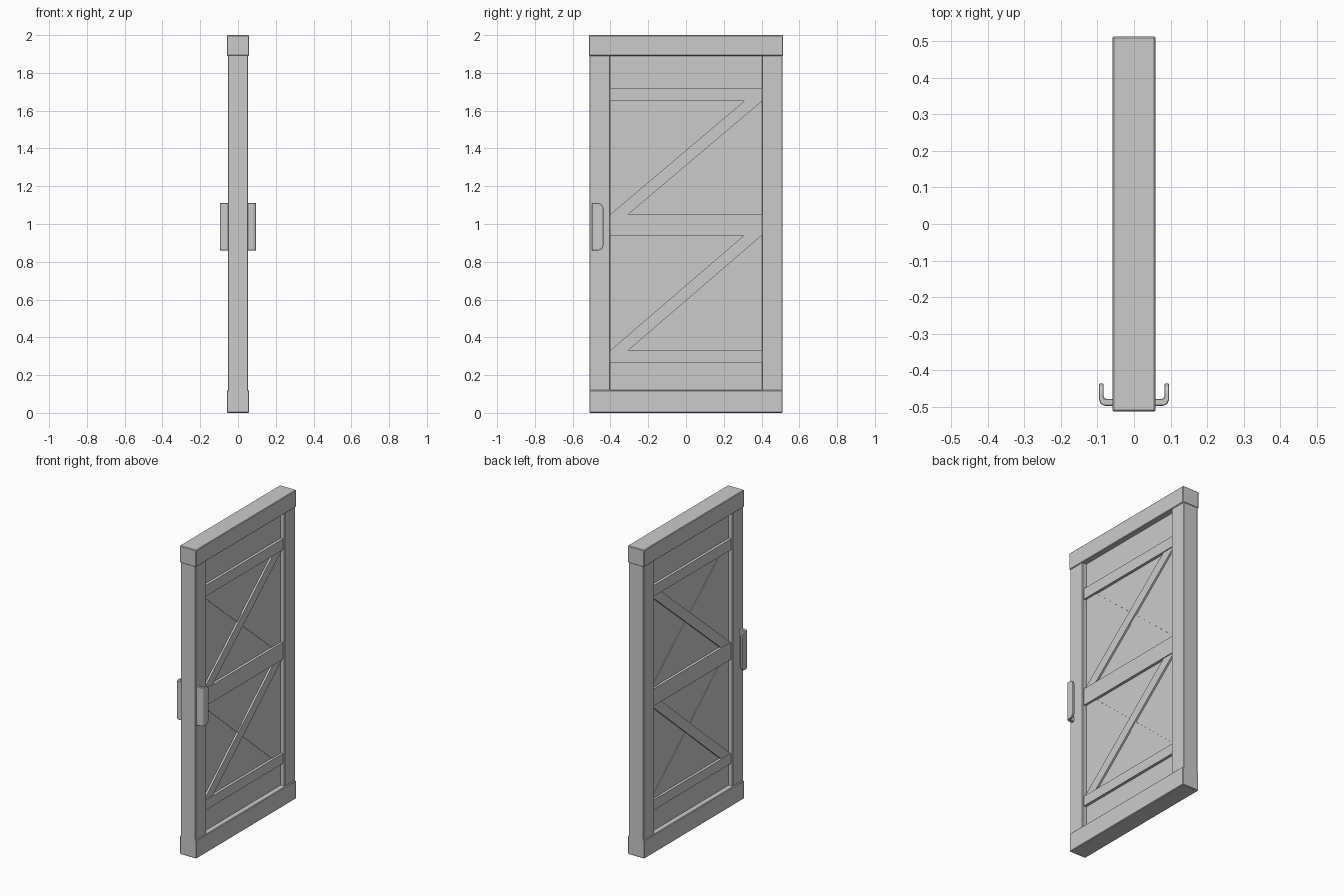
import bpy, bmesh

if "Cube" in bpy.data.objects:
    bpy.data.objects.remove(bpy.data.objects["Cube"])


def prism(name, pts, lo, hi, axis, bevel=0.0, tip=None):
    """Extrude a closed 2D profile along axis x (pts = y,z) or z (pts = x,y)."""
    place = (lambda a, b, t: (t, a, b)) if axis == 'x' else (lambda a, b, t: (a, b, t))
    bm = bmesh.new()
    face = bm.faces.new([bm.verts.new(place(a, b, lo)) for a, b in pts])
    ext = bmesh.ops.extrude_face_region(bm, geom=[face])
    shift = place(0, 0, hi - lo)
    bmesh.ops.translate(bm, vec=shift, verts=[v for v in ext['geom'] if isinstance(v, bmesh.types.BMVert)])
    bmesh.ops.recalc_face_normals(bm, faces=bm.faces)
    if tip is not None:
        # round the two free corners of the tip
        edges = [e for e in bm.edges if all(abs(v.co.y - tip) < 1e-4 for v in e.verts)
                 and abs(e.verts[0].co.z - e.verts[1].co.z) < 1e-4]
        bmesh.ops.bevel(bm, geom=edges, offset=0.028, segments=4, profile=0.5, affect='EDGES')
    me = bpy.data.meshes.new(name)
    bm.to_mesh(me)
    bm.free()
    ob = bpy.data.objects.new(name, me)
    bpy.context.collection.objects.link(ob)
    if bevel:
        mod = ob.modifiers.new("bevel", 'BEVEL')
        mod.width, mod.segments = bevel, 1
    return ob


def board(name, y0, y1, z0, z1, half, bevel=0.0):
    return prism(name, [(y0, z0), (y1, z0), (y1, z1), (y0, z1)], -half, half, 'x', bevel)


# Frame
board("top_rail", -0.514, 0.514, 1.89, 2.0, 0.059, 0.004)
board("bottom_rail", -0.511, 0.511, 0.0, 0.12, 0.059, 0.004)
board("stile_handle_side", -0.511, -0.402, 0.1, 1.9, 0.053, 0.003)
board("stile_hinge_side", 0.402, 0.511, 0.1, 1.9, 0.053, 0.003)

# Recessed panel and cross rails
board("panel", -0.41, 0.41, 0.1, 1.9, 0.024)
for name, z0, z1 in (("lower_rail", 0.265, 0.33), ("middle_rail", 0.94, 1.05), ("upper_rail", 1.65, 1.72)):
    board(name, -0.405, 0.405, z0, z1, 0.042)

# Crossed braces, main diagonal standing prouder than the other
for label, z0, z1 in (("lower", 0.33, 0.94), ("upper", 1.05, 1.65)):
    for kind, s, half in (("main", 1, 0.036), ("cross", -1, 0.028)):
        pts = [(-0.402 * s, z0), (-0.307 * s, z0), (0.402 * s, z1), (0.307 * s, z1)]
        prism(f"{label}_{kind}_brace", pts, -half, half, 'x')

# Hooked pull handles on both faces
hook = [(0.045, -0.498), (0.08, -0.498), (0.091, -0.493), (0.096, -0.482), (0.096, -0.437),
        (0.083, -0.437), (0.083, -0.472), (0.081, -0.477), (0.076, -0.479), (0.045, -0.479)]
for side, s in (("right", 1), ("left", -1)):
    prism(f"handle_{side}", [(x * s, y) for x, y in hook], 0.86, 1.11, 'z', 0.002, tip=-0.437)
